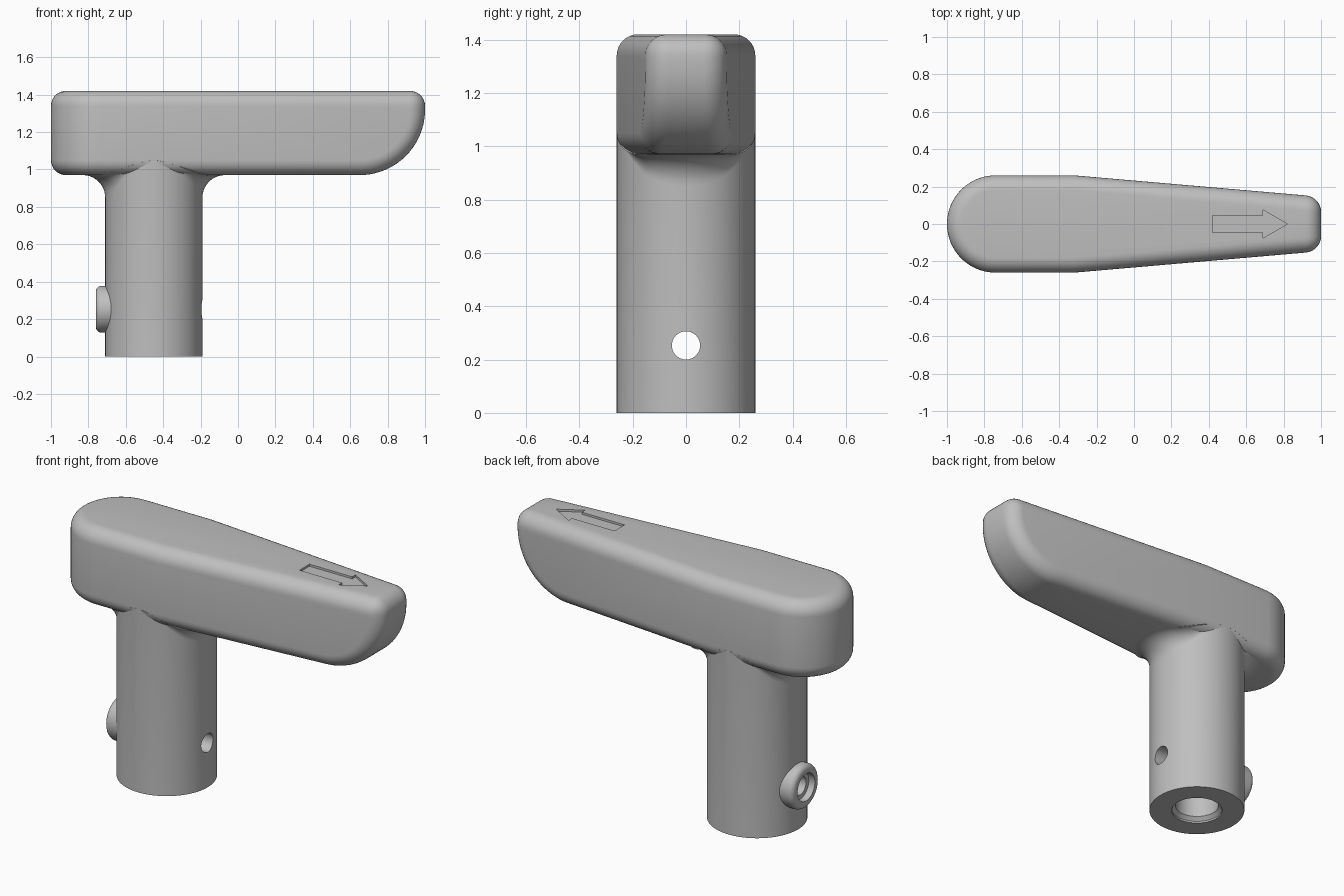
import bpy, bmesh
from math import sin, cos, pi, sqrt, radians
from mathutils import Matrix, Vector

cube = bpy.data.objects.get("Cube")
if cube:
    bpy.data.objects.remove(cube)

GREY = (0.52, 0.52, 0.52, 1)
metal = bpy.data.materials.new("plain grey")
metal.use_nodes = True
metal.diffuse_color = GREY
metal.node_tree.nodes["Principled BSDF"].inputs["Base Color"].default_value = GREY

TOP, BOTTOM = 1.42, 0.97        # grip height range
HALF, ROUND = 0.26, 0.08        # grip half width and edge radius
POST_X, PIN_Z = -0.45, 0.253    # post axis and cross hole height
HOLE = 0.053


def finish(name, bm):
    bmesh.ops.recalc_face_normals(bm, faces=bm.faces)
    mesh = bpy.data.meshes.new(name)
    bm.to_mesh(mesh)
    bm.free()
    mesh.materials.append(metal)
    obj = bpy.data.objects.new(name, mesh)
    bpy.context.collection.objects.link(obj)
    return obj


def select_only(obj):
    bpy.ops.object.select_all(action='DESELECT')
    obj.select_set(True)
    bpy.context.view_layer.objects.active = obj


def smooth(obj):
    select_only(obj)
    bpy.ops.object.shade_smooth_by_angle(angle=radians(32))


def cut(obj, cutter):
    mod = obj.modifiers.new("cut", 'BOOLEAN')
    mod.operation, mod.solver, mod.object = 'DIFFERENCE', 'EXACT', cutter
    select_only(obj)
    bpy.ops.object.modifier_apply(modifier=mod.name)
    bpy.data.objects.remove(cutter)


def skin(bm, rings, closed=False):
    """Join rings of points with quads; closed also joins last to first."""
    loops = [[bm.verts.new(p) for p in ring] for ring in rings]
    pairs = list(zip(loops, loops[1:]))
    if closed:
        pairs.append((loops[-1], loops[0]))
    n = len(loops[0])
    for a, b in pairs:
        for i in range(n):
            j = (i + 1) % n
            bm.faces.new((a[i], a[j], b[j], b[i]))
    return loops


# Grip: rounded heel, tapering sides and a nose that curves up underneath
def half_width(x):
    return HALF - 0.0866 * (x + 0.32)


bm = bmesh.new()
heel = [(-0.74 - HALF * sin(t), -HALF * cos(t))
        for t in (pi * i / 40 for i in range(41))]
heel = [(-0.32, -HALF)] + heel + [(-0.32, HALF)]
upper = [bm.verts.new((x, y, TOP)) for x, y in heel]
lower = [bm.verts.new((x, y, BOTTOM)) for x, y in heel]
tip = [bm.verts.new((1, s * half_width(1), TOP)) for s in (-1, 1)]
nose = []
for i in range(21):
    t = i / 20 * pi / 2
    x, z = 0.65 + 0.35 * sin(t), BOTTOM + 0.35 * (1 - cos(t))
    nose.append([bm.verts.new((x, s * half_width(x), z)) for s in (-1, 1)])
nose.append(tip)
bm.faces.new(upper + tip[::-1])
bm.faces.new(lower + nose[0][::-1])
for i in range(len(heel) - 1):
    bm.faces.new((upper[i], upper[i + 1], lower[i + 1], lower[i]))
for a, b in zip(nose, nose[1:]):
    bm.faces.new((a[0], a[1], b[1], b[0]))
for side, end in ((0, 0), (1, -1)):
    bm.faces.new([upper[end], lower[end]] + [pair[side] for pair in nose])
bmesh.ops.recalc_face_normals(bm, faces=bm.faces)
sharp = [e for e in bm.edges if e.calc_face_angle() > 0.7]
bmesh.ops.bevel(bm, geom=sharp, offset=ROUND, offset_type='OFFSET', segments=8,
                profile=0.5, affect='EDGES', clamp_overlap=False)
grip = finish("grip", bm)

# Shallow engraved arrow on the grip
bm = bmesh.new()
side = [(0.42, 0.045), (0.69, 0.045), (0.69, 0.075)]
arrow = side + [(0.82, 0)] + [(x, -y) for x, y in reversed(side)]
loops = skin(bm, [[(x, y, z) for x, y in arrow] for z in (TOP - 0.012, TOP + 0.05)])
for loop in loops:
    bm.faces.new(loop)
cut(grip, finish("arrow_cutter", bm))
smooth(grip)


# Post: hollow tube whose top flares into the rounded underside of the grip
def underside(y):
    over = min(max(abs(y) - (HALF - ROUND), 0), ROUND)
    return BOTTOM + ROUND - sqrt(ROUND ** 2 - over ** 2)


SEG = 80
angles = [2 * pi * i / SEG for i in range(SEG)]


def circle(r, z):
    return [(POST_X + r * cos(a), r * sin(a), z) for a in angles]


def flare(t):
    ring = []
    for a in angles:
        f = 0.12 * cos(a) ** 2
        r = HALF + f * (1 - cos(t))
        z = underside((HALF + f) * sin(a)) - f * (1 - sin(t))
        ring.append((POST_X + r * cos(a), r * sin(a), z))
    return ring


bm = bmesh.new()
rings = [circle(0.118, 0.6), circle(0.118, 0.03), circle(0.138, 0.01),
         circle(0.138, 0), circle(HALF, 0)]
rings += [flare(pi / 2 * i / 10) for i in range(11)]
rings.append(circle(0.16, 1.15))
loops = skin(bm, rings)
bm.faces.new(loops[0])
bm.faces.new(loops[-1])
post = finish("post", bm)

# Cross hole through the post
bm = bmesh.new()
bmesh.ops.create_cone(bm, cap_ends=True, segments=40, radius1=HOLE, radius2=HOLE, depth=0.8,
                      matrix=Matrix.Translation((POST_X, 0, PIN_Z)) @ Matrix.Rotation(pi / 2, 4, 'Y'))
cut(post, finish("pin_cutter", bm))
smooth(post)

# Boss: rounded collar around the cross hole with a counterbore
bm = bmesh.new()
profile = [(-0.63, HOLE), (-0.63, 0.125)]
profile += [(-0.73 - 0.03 * sin(t), 0.095 + 0.03 * cos(t))
            for t in (pi / 2 * i / 6 for i in range(7))]
profile += [(-0.76, 0.078), (-0.722, 0.078), (-0.722, HOLE)]
skin(bm, [[(x, r * cos(a), PIN_Z + r * sin(a)) for a in angles[::2]]
          for x, r in profile], closed=True)
smooth(finish("boss", bm))
